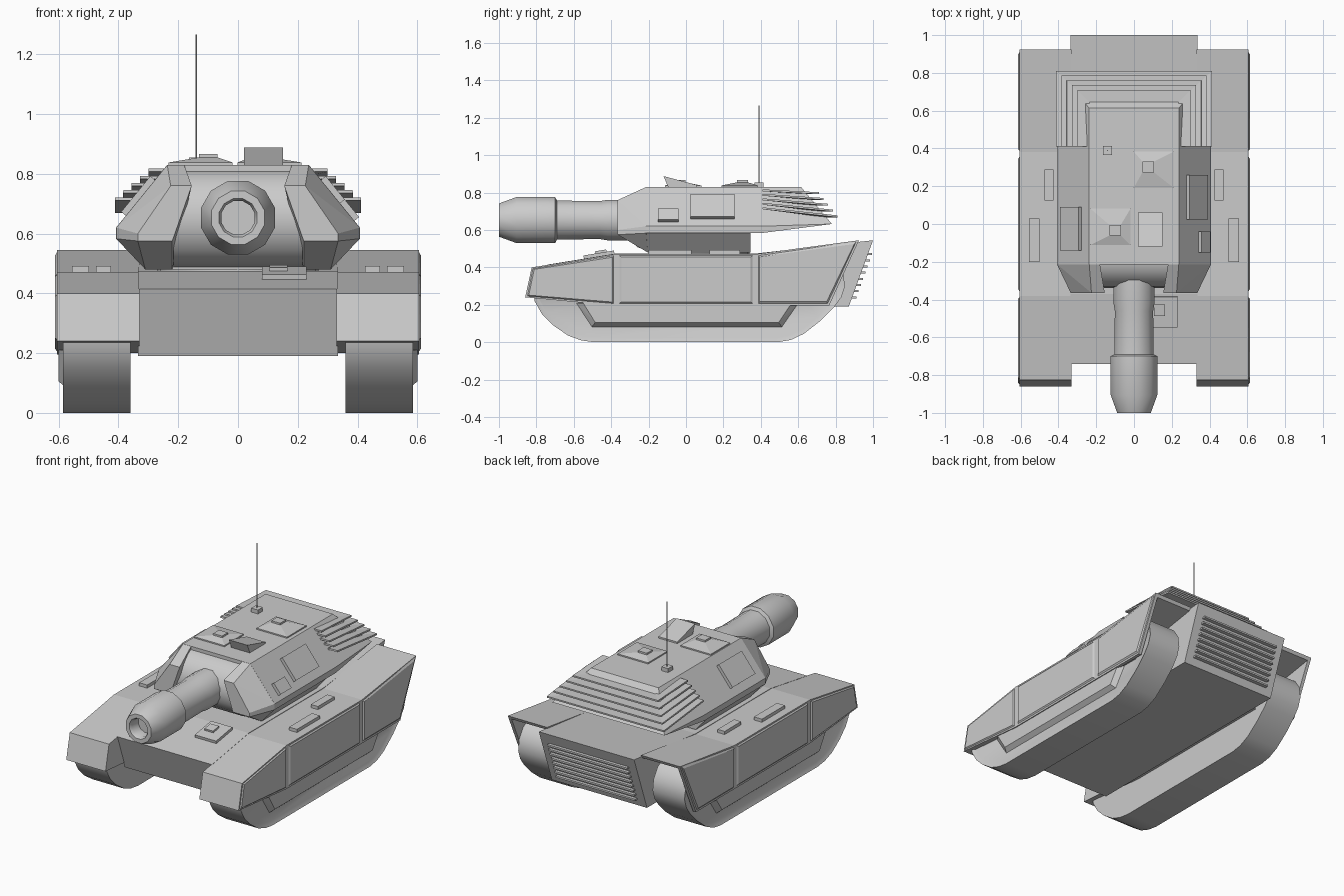
import bpy, bmesh, math
from mathutils import Matrix, Vector

if "Cube" in bpy.data.objects:
    bpy.data.objects.remove(bpy.data.objects["Cube"])


def finish(name, bm, mirror=False, smooth=None):
    bmesh.ops.recalc_face_normals(bm, faces=bm.faces[:])
    me = bpy.data.meshes.new(name)
    bm.to_mesh(me)
    bm.free()
    ob = bpy.data.objects.new(name, me)
    bpy.context.collection.objects.link(ob)
    if mirror:
        ob.modifiers.new("mirror", 'MIRROR')
    if smooth:
        bpy.ops.object.select_all(action='DESELECT')
        ob.select_set(True)
        bpy.context.view_layer.objects.active = ob
        bpy.ops.object.shade_smooth_by_angle(angle=math.radians(smooth))
    return ob


def side_profile(name, pts, x0, x1, mirror=False, smooth=None, rim=0):
    """Extrude a (y, z) outline from x0 to x1; rim recesses the outer face."""
    bm = bmesh.new()
    f = bm.faces.new([bm.verts.new((x0, y, z)) for y, z in pts])
    r = bmesh.ops.extrude_face_region(bm, geom=[f])
    bmesh.ops.translate(bm, vec=(x1 - x0, 0, 0),
                        verts=[v for v in r['geom'] if isinstance(v, bmesh.types.BMVert)])
    bmesh.ops.recalc_face_normals(bm, faces=bm.faces[:])
    if rim:
        outer = max(bm.faces, key=lambda q: q.calc_center_median().x)
        bmesh.ops.inset_region(bm, faces=[outer], thickness=rim, depth=0)
        bmesh.ops.translate(bm, vec=(-0.012, 0, 0), verts=outer.verts[:])
    return finish(name, bm, mirror, smooth)


def hull(name, pts, mirror=False, both=False):
    """Convex solid around points; both adds the points reflected in x."""
    bm = bmesh.new()
    for x, y, z in pts:
        bm.verts.new((x, y, z))
        if both:
            bm.verts.new((-x, y, z))
    r = bmesh.ops.convex_hull(bm, input=bm.verts[:])
    bmesh.ops.delete(bm, geom=[g for g in r['geom_interior'] if isinstance(g, bmesh.types.BMVert)])
    bmesh.ops.dissolve_limit(bm, angle_limit=0.02, verts=bm.verts[:], edges=bm.edges[:])
    return finish(name, bm, mirror)


def box(name, c, s, rot=(0, 'X'), mirror=False):
    bm = bmesh.new()
    m = Matrix.Translation(c) @ Matrix.Rotation(rot[0], 4, rot[1]) @ Matrix.Diagonal((*s, 1))
    bmesh.ops.create_cube(bm, size=1, matrix=m)
    return finish(name, bm, mirror)


def lathe_y(name, prof, z, n, smooth=35):
    """Revolve (y, radius) points around a y axis at height z."""
    bm = bmesh.new()
    rings = []
    for y, r in prof:
        rings.append([bm.verts.new((r * math.cos(a), y, z + r * math.sin(a)))
                      for a in [(k + 0.5) * math.tau / n for k in range(n)]])
    for a, b in zip(rings, rings[1:]):
        for k in range(n):
            bm.faces.new((a[k], a[(k + 1) % n], b[(k + 1) % n], b[k]))
    bm.faces.new(rings[0])
    bm.faces.new(rings[-1])
    return finish(name, bm, smooth=smooth)


# Hull
side_profile("hull", [(-.74, .415), (-.37, .475), (.38, .475), (1, .545), (.87, .19), (-.66, .19)],
             -.335, .335)
for i in range(8):
    z = .24 + .033 * i
    box("rear_grille_slat", (0, .87 + (z - .19) * .366 + .005, z), (.56, .034, .011))

# Fenders, with the rear end hollow behind the skirt
side_profile("fender", [(-.86, .24), (-.825, .4), (-.38, .472), (.38, .472), (.925, .545),
                        (.915, .525), (.7, .49), (.7, .2), (-.38, .2)], .33, .59, mirror=True)
side_profile("side_skirt", [(-.86, .24), (-.825, .4), (-.38, .472), (.38, .472), (.925, .545),
                            (.765, .195), (-.38, .195)], .585, .606, mirror=True)
panels = [[(-.85, .245), (-.82, .395), (-.385, .465), (-.385, .205)],
          [(-.36, .205), (-.36, .465), (.36, .465), (.36, .205)],
          [(.385, .205), (.385, .465), (.912, .54), (.758, .205)]]
for p in panels:
    cy = sum(q[0] for q in p) / 4
    cz = sum(q[1] for q in p) / 4
    hull("skirt_panel", [(.604, y, z) for y, z in p] +
         [(.613, cy + (y - cy) * .96, cz + (z - cz) * .92) for y, z in p], mirror=True)
box("fender_box_rear", (.45, .207, .48), (.05, .165, .024), mirror=True)
box("fender_box_front", (.527, -.085, .48), (.056, .23, .024), mirror=True)

# Tracks and their side plates
side_profile("track", [(-.6, .3), (-.815, .27), (-.81, .22), (-.77, .15), (-.71, .09), (-.63, .035),
                       (-.56, .01), (-.49, 0), (.49, 0), (.56, .012), (.63, .045), (.72, .115),
                       (.79, .185), (.83, .24), (.85, .3), (.84, .37), (.8, .43), (.74, .465),
                       (.68, .47), (.6, .3)],
             .36, .585, mirror=True, smooth=40, rim=.025)
hull("track_side_plate", [(.57, -.59, .21), (.57, -.505, .08), (.57, .515, .08), (.57, .605, .21),
                          (.6, -.55, .21), (.6, -.485, .105), (.6, .495, .105), (.6, .565, .21)],
     mirror=True)

# Turret
hull("turret_body", [(.237, -.215, .83), (.408, -.215, .62), (.408, -.215, .583), (.408, .4, .62),
                     (.408, .4, .583), (.237, .615, .83), (.395, .78, .632)], both=True)
hull("turret_base", [(.405, -.215, .59), (.405, .345, .59), (.31, -.205, .48), (.31, .345, .48)],
     both=True)
hull("turret_cheek", [(.155, -.365, .76), (.225, -.365, .76), (.335, -.365, .6), (.335, -.365, .575),
                      (.22, -.365, .575), (.18, -.213, .83), (.237, -.213, .83), (.408, -.213, .62),
                      (.408, -.213, .583), (.31, -.205, .48), (.22, -.205, .48)], mirror=True)
arc = [math.radians(a) for a in range(80, 281, 20)]
side_profile("mantlet", [(-.175 + .165 * math.cos(a), .65 + .165 * math.sin(a)) for a in arc],
             -.215, .215, smooth=35)
bm = bmesh.new()
bmesh.ops.create_cone(bm, cap_ends=True, segments=24, radius1=.27, radius2=.27, depth=.04,
                      matrix=Matrix.Translation((0, .07, .475)))
finish("turret_ring", bm, smooth=35)

# Gun
lathe_y("gun_barrel", [(-.2, .112), (-.42, .112), (-.46, .105), (-.69, .108), (-.7, .128), (-.905, .128),
                       (-1, .092), (-1, .066), (-.985, .058), (-.92, .058)], .653, 12)

# Wrap-around louvres at the turret rear
for i in range(5):
    x, y, zr, zf, w = .3 + .028 * i, .71 + .025 * i, .797 - .031 * i, .812 - .024 * i, .065
    bm = bmesh.new()
    outer = [(x, .41, zf), (x, y, zr), (-x, y, zr), (-x, .41, zf)]
    inner = [(x - w, .41, zf), (x - w, y - w, zr), (w - x, y - w, zr), (w - x, .41, zf)]
    o = [bm.verts.new(p) for p in outer]
    n = [bm.verts.new(p) for p in inner]
    for k in range(3):
        bm.faces.new((o[k], o[k + 1], n[k + 1], n[k]))
    ob = finish("turret_louvre", bm)
    m = ob.modifiers.new("thickness", 'SOLIDIFY')
    m.thickness = .01
    m.offset = 0

# Boxes on the sloping turret sides
slope = math.atan2(.21, .171)


def side_box(name, sign, y0, y1, z0, z1):
    z = (z0 + z1) / 2
    x = .237 + (.83 - z) * .171 / .21
    length = (z1 - z0) / math.sin(slope) * .92
    box(name, (sign * (x + .004), (y0 + y1) / 2, z + .003), (length, y1 - y0, .03), (sign * slope, 'Y'))


side_box("side_locker", 1, .025, .26, .655, .785)
side_box("small_side_locker", 1, -.15, -.04, .64, .705)
side_box("side_locker", -1, -.14, .09, .655, .785)

# Roof hatches, sight and antenna
for cx, cy, tx, ty in [(.105, .287, .075, .302), (-.125, -.015, -.1, -.033)]:
    hull("roof_hatch", [(cx + sx * .107, cy + sy * .097, z) for sx in (-1, 1) for sy in (-1, 1)
                        for z in (.825, .838)] +
         [(tx + sx * .03, ty + sy * .028, .855) for sx in (-1, 1) for sy in (-1, 1)])
    box("hatch_knob", (tx, ty, .856), (.062, .058, .02))
hull("sight_block", [(x, y, z) for x in (.02, .15) for y, z in
                     [(-.12, .888), (-.095, .828), (.06, .828), (.06, .84)]])
box("antenna_base", (-.14, .39, .84), (.048, .048, .03))
bm = bmesh.new()
bmesh.ops.create_cone(bm, cap_ends=True, segments=6, radius1=.003, radius2=.003, depth=.425,
                      matrix=Matrix.Translation((-.14, .39, 1.053)))
finish("antenna_rod", bm)

# Driver hatch on the sloping front deck
box("driver_hatch", (.155, -.465, .465), (.15, .165, .024), (.16, 'X'))
box("driver_hatch_knob", (.135, -.455, .481), (.06, .06, .02), (.16, 'X'))
